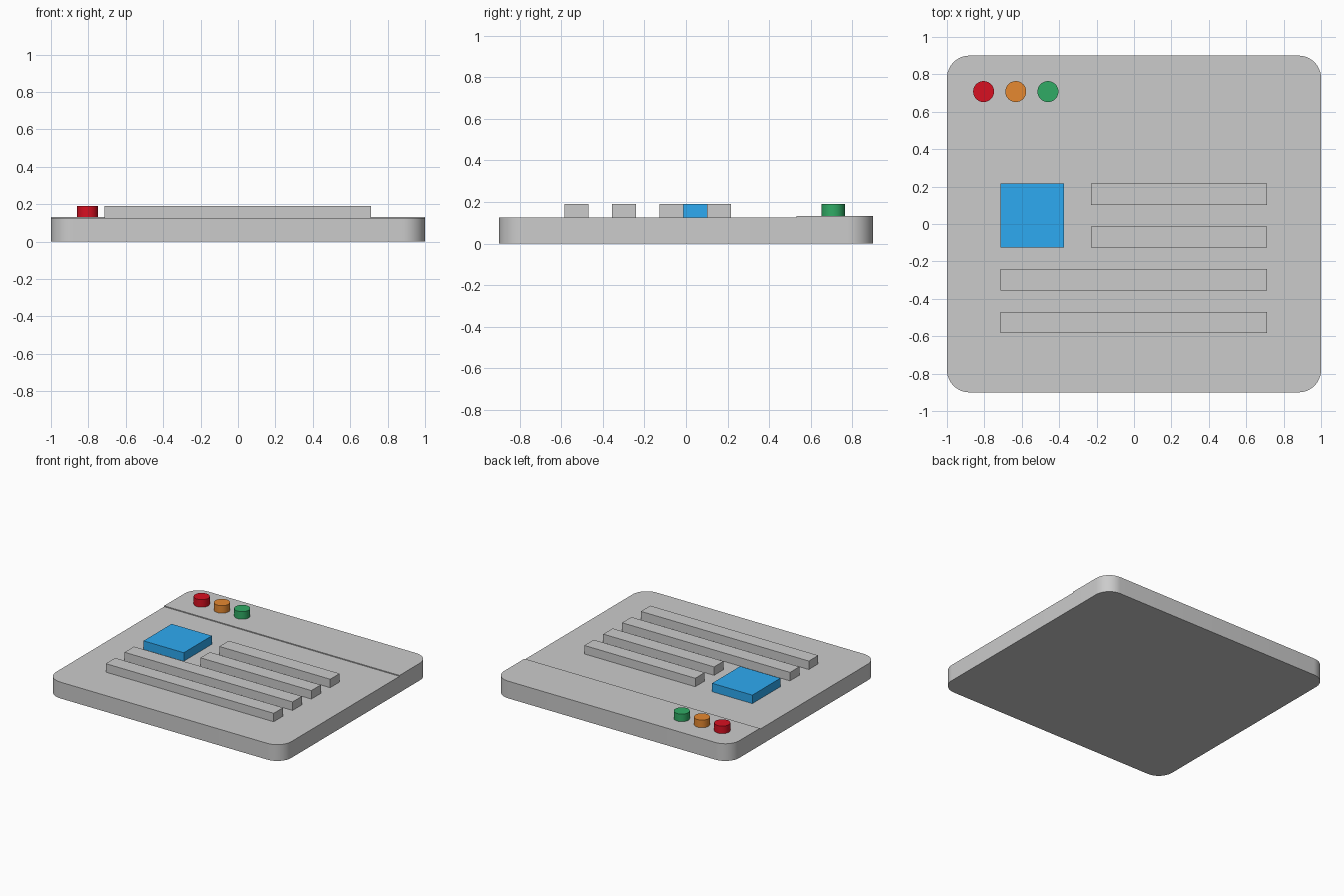
import bpy, bmesh, math

if "Cube" in bpy.data.objects:
    bpy.data.objects.remove(bpy.data.objects["Cube"])

R = 0.12       # panel corner radius
SPLIT = 0.532  # line between the header strip and the page
TOP = 0.19     # top of all raised elements
BASE = 0.004   # raised elements run down inside the panel


def material(name, rgb):
    m = bpy.data.materials.new(name)
    m.diffuse_color = (*rgb, 1)
    m.use_nodes = True
    m.node_tree.nodes["Principled BSDF"].inputs["Base Color"].default_value = m.diffuse_color
    return m


def prism(name, outline, z0, z1, mat=None, smooth=False):
    """Extrude a closed counter-clockwise xy outline from z0 to z1."""
    bm = bmesh.new()
    face = bm.faces.new([bm.verts.new((x, y, z0)) for x, y in outline])
    ext = bmesh.ops.extrude_face_region(bm, geom=[face], use_keep_orig=True)
    verts = [v for v in ext["geom"] if isinstance(v, bmesh.types.BMVert)]
    bmesh.ops.translate(bm, verts=verts, vec=(0, 0, z1 - z0))
    bmesh.ops.recalc_face_normals(bm, faces=bm.faces)
    me = bpy.data.meshes.new(name)
    bm.to_mesh(me)
    bm.free()
    ob = bpy.data.objects.new(name, me)
    bpy.context.collection.objects.link(ob)
    if mat:
        me.materials.append(mat)
    if smooth:
        bpy.ops.object.select_all(action='DESELECT')
        ob.select_set(True)
        bpy.context.view_layer.objects.active = ob
        bpy.ops.object.shade_smooth_by_angle(angle=math.radians(30))
    return ob


def arc(cx, cy, r, a0, a1, n):
    return [(cx + r * math.cos(math.radians(a0 + (a1 - a0) * i / n)),
             cy + r * math.sin(math.radians(a0 + (a1 - a0) * i / n)))
            for i in range(n + 1)]


def rect(x0, x1, y0, y1):
    return [(x0, y0), (x1, y0), (x1, y1), (x0, y1)]


# Panel: page with rounded lower corners, slightly taller header strip
page = (arc(-1 + R, -0.9 + R, R, 180, 270, 12) + arc(1 - R, -0.9 + R, R, 270, 360, 12)
        + [(1, SPLIT), (-1, SPLIT)])
header = ([(-1, SPLIT), (1, SPLIT)] + arc(1 - R, 0.9 - R, R, 0, 90, 12)
          + arc(-1 + R, 0.9 - R, R, 90, 180, 12))
prism("page_panel", page, 0, 0.125, smooth=True)
prism("header_strip", header, 0, 0.132, smooth=True)

# Three round buttons
buttons = [("red", (0.68, 0.005, 0.015)), ("orange", (0.79, 0.25, 0.03)),
           ("green", (0.03, 0.41, 0.13))]
for i, (name, rgb) in enumerate(buttons):
    circle = arc(-0.804 + 0.172 * i, 0.708, 0.056, 0, 360, 32)[:-1]
    prism(name + "_button", circle, BASE, TOP, material(name, rgb), smooth=True)

# Picture block
prism("picture_block", rect(-0.715, -0.373, -0.125, 0.216), BASE, TOP,
      material("blue", (0.027, 0.40, 0.88)))

# Text bars: two short beside the picture, two long below
for i in range(4):
    y1 = 0.216 - 0.2285 * i
    prism(f"text_bar_{i + 1}", rect(-0.23 if i < 2 else -0.715, 0.712, y1 - 0.114, y1),
          BASE, TOP)
